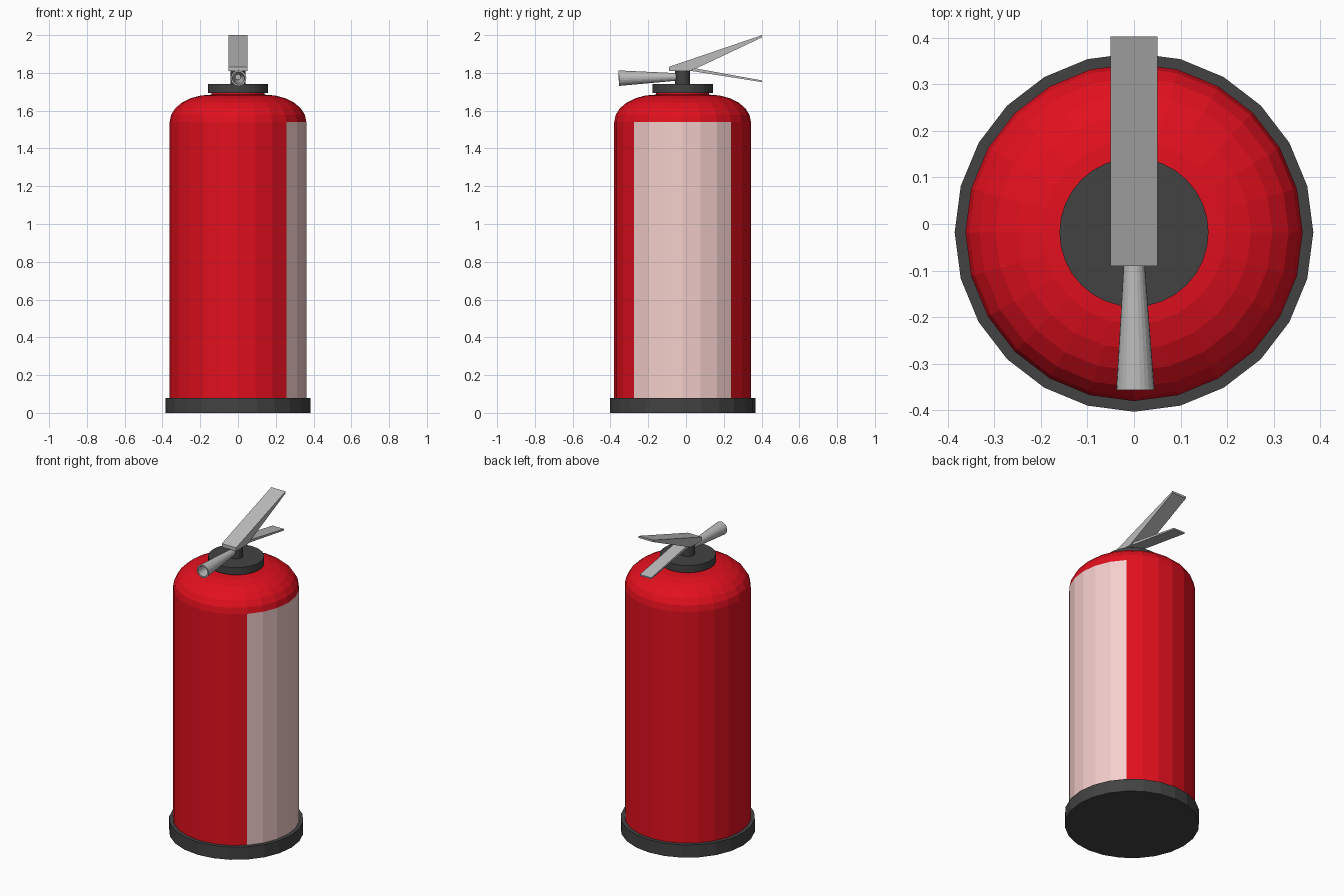
import bpy, bmesh, math
from mathutils import Matrix, Vector

if "Cube" in bpy.data.objects:
    bpy.data.objects.remove(bpy.data.objects["Cube"])

CY = -0.018  # cylinder axis sits slightly forward


def material(name, rgb):
    m = bpy.data.materials.new(name)
    m.diffuse_color = (*rgb, 1)
    m.use_nodes = True
    m.node_tree.nodes["Principled BSDF"].inputs["Base Color"].default_value = m.diffuse_color
    return m


RED = material("red_paint", (0.76, 0.005, 0.013))
LABEL = material("pale_label", (0.9, 0.62, 0.6))
DARK = material("dark_plastic", (0.055, 0.055, 0.055))
METAL = material("grey_metal", (0.5, 0.5, 0.5))


def make(name, bm, *mats):
    bmesh.ops.recalc_face_normals(bm, faces=bm.faces)
    me = bpy.data.meshes.new(name)
    bm.to_mesh(me)
    bm.free()
    for m in mats:
        me.materials.append(m)
    ob = bpy.data.objects.new(name, me)
    bpy.context.collection.objects.link(ob)
    return ob


def lathe(profile, n):
    """Revolve (radius, height) points about z; a zero radius closes the end."""
    bm = bmesh.new()
    rings = []
    for r, z in profile:
        if r == 0:
            rings.append([bm.verts.new((0, 0, z))] * n)
        else:
            rings.append([bm.verts.new((r * math.cos(math.tau * i / n),
                                        r * math.sin(math.tau * i / n), z)) for i in range(n)])
    for a, b in zip(rings, rings[1:]):
        for i in range(n):
            j = (i + 1) % n
            bm.faces.new(list(dict.fromkeys((a[i], a[j], b[j], b[i]))))
    return bm


def disc(name, r, z0, z1, n, mat):
    ob = make(name, lathe([(0, z0), (r, z0), (r, z1), (0, z1)], n), mat)
    ob.location.y = CY
    return ob


def side_plate(name, points, width):
    """Extrude a (y, z) outline across x."""
    bm = bmesh.new()
    f = bm.faces.new([bm.verts.new((-width / 2, y, z)) for y, z in points])
    ext = bmesh.ops.extrude_face_region(bm, geom=[f])["geom"]
    bmesh.ops.translate(bm, vec=(width, 0, 0),
                        verts=[v for v in ext if isinstance(v, bmesh.types.BMVert)])
    return make(name, bm, METAL)


# Base foot
disc("base_foot", 0.385, 0, 0.08, 24, DARK)

# Tank with domed shoulder; the right-hand quarter of the wall is the label
dome = [(0.14 + 0.222 * math.cos(a), 1.54 + 0.145 * math.sin(a))
        for a in (math.radians(15 * k) for k in range(7))]
bm = lathe([(0, 0.06), (0.362, 0.06)] + dome + [(0.14, 1.70), (0, 1.70)], 24)
for f in bm.faces:
    c = f.calc_center_median()
    if 0.5 < c.z < 1.2 and abs(math.atan2(c.y, c.x)) < math.radians(45):
        f.material_index = 1
make("tank", bm, RED, LABEL).location.y = CY

# Collar and valve stem
disc("collar", 0.16, 1.694, 1.74, 32, DARK)
disc("valve_stem", 0.04, 1.73, 1.82, 24, DARK)

# Hollow flared nozzle pointing forward
bm = lathe([(0, 0), (0.019, 0), (0.041, 0.32), (0.032, 0.32), (0.014, 0.06), (0, 0.06)], 24)
nozzle = make("nozzle", bm, METAL)
axis = Vector((0.003, -0.32, -0.007))
nozzle.matrix_world = Matrix.Translation((0, -0.036, 1.779)) @ axis.to_track_quat('Z', 'Y').to_matrix().to_4x4()

# Squeeze lever and carry handle
side_plate("squeeze_lever", [(-0.09, 1.81), (-0.09, 1.832), (0.403, 2.0),
                             (0.403, 1.988), (0.05, 1.822), (0.02, 1.81)], 0.1)
side_plate("carry_handle", [(-0.02, 1.81), (0.03, 1.828), (0.06, 1.822), (0.403, 1.76),
                            (0.403, 1.751), (0.03, 1.81)], 0.08)
